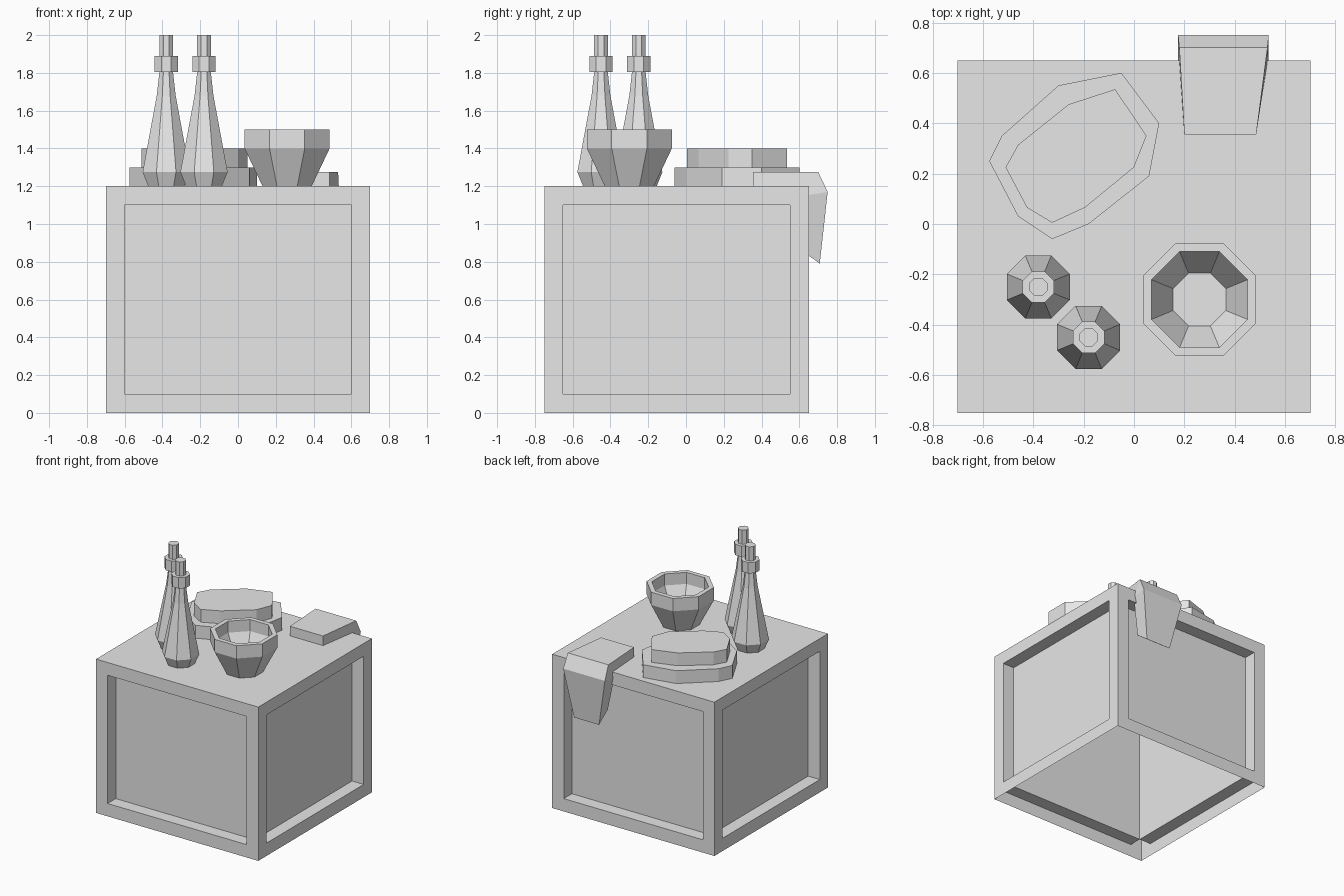
import bpy, bmesh, math

if "Cube" in bpy.data.objects:
    bpy.data.objects.remove(bpy.data.objects["Cube"], do_unlink=True)

grey = bpy.data.materials.new("light_grey")
grey.use_nodes = True
grey.diffuse_color = (0.8, 0.8, 0.8, 1)
grey.node_tree.nodes["Principled BSDF"].inputs["Base Color"].default_value = grey.diffuse_color


def finish(name, bm, recalc=True):
    if recalc:
        bmesh.ops.recalc_face_normals(bm, faces=bm.faces)
    mesh = bpy.data.meshes.new(name)
    bm.to_mesh(mesh)
    bm.free()
    mesh.materials.append(grey)
    obj = bpy.data.objects.new(name, mesh)
    bpy.context.collection.objects.link(obj)
    return obj


def loft(name, rings):
    """Skin a list of equal-sized point rings and cap both ends."""
    bm = bmesh.new()
    rows = [[bm.verts.new(p) for p in ring] for ring in rings]
    n = len(rows[0])
    for a, b in zip(rows, rows[1:]):
        for i in range(n):
            j = (i + 1) % n
            bm.faces.new((a[i], a[j], b[j], b[i]))
    bm.faces.new(rows[0])
    bm.faces.new(rows[-1])
    return finish(name, bm)


def turned(name, x, y, profile):
    """Eight-sided turned shape; profile holds (half width across flats, z)."""
    rings = []
    for half, z in profile:
        r = half / math.cos(math.pi / 8)
        angles = [(k + 0.5) * math.pi / 4 for k in range(8)]
        rings.append([(x + r * math.cos(a), y + r * math.sin(a), z) for a in angles])
    return loft(name, rings)


def slab(name, outline, z0, z1):
    return loft(name, [[(x, y, z) for x, y in outline] for z in (z0, z1)])


# Crate: open-bottomed shell with a sunken panel on each side
bm = bmesh.new()
bmesh.ops.create_cube(bm, size=1)
for v in bm.verts:
    v.co = (v.co.x * 1.4, v.co.y * 1.4 - 0.05, (v.co.z + 0.5) * 1.2)
bm.normal_update()
bmesh.ops.delete(bm, geom=[f for f in bm.faces if f.normal.z < -0.5], context='FACES')
sides = [f for f in bm.faces if abs(f.normal.z) < 0.5]
bmesh.ops.inset_individual(bm, faces=sides, thickness=0.1, use_even_offset=True)
bm.normal_update()
bmesh.ops.inset_individual(bm, faces=sides, thickness=0, depth=-0.1)
finish("crate", bm, recalc=False)

# Pair of bottles
bottle = [(0.095, 1.2), (0.125, 1.275), (0.05, 1.68), (0.036, 1.805),
          (0.062, 1.805), (0.062, 1.89), (0.036, 1.89), (0.036, 2.0)]
turned("back_bottle", -0.38, -0.25, bottle)
turned("front_bottle", -0.18, -0.45, bottle)

# Bowl with a hollow inside
turned("bowl", 0.26, -0.3, [(0.13, 1.2), (0.225, 1.4), (0.225, 1.5),
                            (0.19, 1.5), (0.19, 1.41), (0.105, 1.24)])

# Irregular stacked loaf
slab("loaf_base", [(-0.05, 0.6), (0.1, 0.4), (0.06, 0.19), (-0.18, 0), (-0.325, -0.06),
                   (-0.46, 0.03), (-0.575, 0.25), (-0.525, 0.35), (-0.3, 0.55)], 1.2, 1.3)
slab("loaf_top", [(-0.075, 0.535), (0.05, 0.35), (0, 0.225), (-0.195, 0.065), (-0.325, 0.005),
                  (-0.425, 0.065), (-0.51, 0.225), (-0.46, 0.315), (-0.26, 0.475)], 1.3, 1.4)

# Thick cloth folded over the back edge: right x, left x, outer (y, z), inner (y, z)
sections = [(0.2, 0.485, (0.355, 1.275), (0.355, 1.2)),
            (0.18, 0.53, (0.7, 1.275), (0.645, 1.19)),
            (0.175, 0.535, (0.75, 1.17), (0.635, 1.15)),
            (0.255, 0.47, (0.708, 0.79), (0.6, 0.87))]
loft("folded_cloth", [[(x0, *o), (x1, *o), (x1, *i), (x0, *i)] for x0, x1, o, i in sections])
